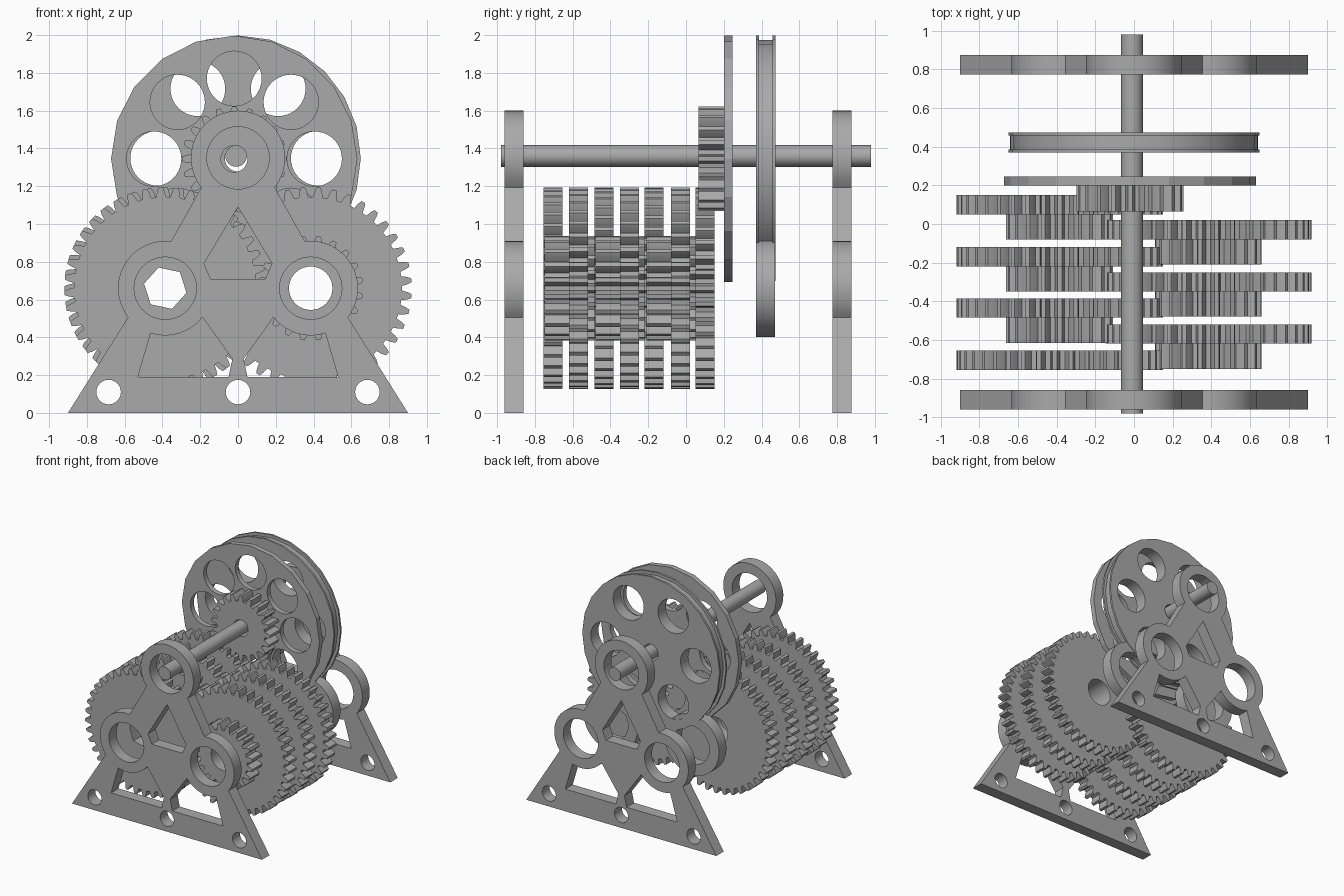
import bpy, bmesh, math
from math import cos, sin, pi, radians
from mathutils import Matrix

cube = bpy.data.objects.get("Cube")
if cube:
    bpy.data.objects.remove(cube)

GREY = (0.4, 0.4, 0.4, 1)
mat = bpy.data.materials.new("plain grey")
mat.use_nodes = True
mat.diffuse_color = GREY
mat.node_tree.nodes["Principled BSDF"].inputs["Base Color"].default_value = GREY

# Shaft centres in the x-z plane
LEFT, RIGHT, TOP = (-0.385, 0.66), (0.385, 0.66), (-0.01, 1.35)
MODULE = 0.0257


def arc(c, r, a0, a1, n=24):
    angles = [radians(a0 + (a1 - a0) * i / n) for i in range(n + 1)]
    return [(c[0] + r * cos(a), c[1] + r * sin(a)) for a in angles]


def ring(c, r, n=40, turn=0):
    return arc(c, r, turn, turn + 360, n)[:-1]


def hole_circle(c, dist, r, count):
    return [ring(p, r) for p in ring(c, dist, count)]


def mirror(pts):
    return [(-x, z) for x, z in pts]


def plate(name, loops, y0, y1):
    """Fill an outline with holes in x-z and extrude it from y0 to y1."""
    curve = bpy.data.curves.new(name, 'CURVE')
    curve.dimensions = '2D'
    curve.fill_mode = 'BOTH'
    curve.extrude = (y1 - y0) / 2
    for loop in loops:
        spline = curve.splines.new('POLY')
        spline.points.add(len(loop) - 1)
        for point, (x, z) in zip(spline.points, loop):
            point.co = (x, z, 0, 1)
        spline.use_cyclic_u = True
    temp = bpy.data.objects.new(name + "_outline", curve)
    bpy.context.collection.objects.link(temp)
    bpy.context.view_layer.update()
    mesh = bpy.data.meshes.new_from_object(
        temp.evaluated_get(bpy.context.evaluated_depsgraph_get()))
    bpy.data.objects.remove(temp)
    mesh.transform(Matrix.Translation((0, (y0 + y1) / 2, 0)) @ Matrix.Rotation(pi / 2, 4, 'X'))
    bm = bmesh.new()
    bm.from_mesh(mesh)
    bmesh.ops.remove_doubles(bm, verts=bm.verts, dist=0.0002)
    bmesh.ops.recalc_face_normals(bm, faces=bm.faces)
    bm.to_mesh(mesh)
    bm.free()
    mesh.name = name
    mesh.materials.clear()
    mesh.materials.append(mat)
    obj = bpy.data.objects.new(name, mesh)
    bpy.context.collection.objects.link(obj)
    bpy.ops.object.select_all(action='DESELECT')
    obj.select_set(True)
    bpy.context.view_layer.objects.active = obj
    bpy.ops.object.shade_smooth_by_angle(angle=radians(16))
    return obj


def teeth(c, count, turn=0):
    """Closed outline of a spur gear."""
    pitch = MODULE * count / 2
    root, tip = pitch - 1.2 * MODULE, pitch + 0.8 * MODULE
    step = 2 * pi / count
    pts = []
    for i in range(count):
        for frac, r in ((-0.34, root), (-0.24, pitch), (-0.13, tip),
                        (0.13, tip), (0.24, pitch), (0.34, root)):
            a = (i + frac + turn) * step
            pts.append((c[0] + r * cos(a), c[1] + r * sin(a)))
    return pts


# Triangular end frames with three bearing bosses
BOSS, BORE = 0.25, 0.165
outline = ([(-0.9, 0)] + arc(LEFT, BOSS, 218, 83) + arc((0, 1.35), BOSS, 219, -39)
           + arc(RIGHT, BOSS, 97, -38) + [(0.9, 0)])
window = [(0, 1.09), (-0.18, 0.79), (-0.145, 0.71), (0.145, 0.71), (0.18, 0.79)]
foot_window = ([(-0.53, 0.19)] + arc(LEFT, BOSS, 252, 322, 10)
               + [(-0.03, 0.285), (-0.05, 0.19)])
holes = [ring(c, BORE) for c in (LEFT, RIGHT, (0, 1.35))]
holes += [ring((x, 0.11), 0.065, 24) for x in (-0.685, 0, 0.685)]
for name, y in (("front_frame", -0.96), ("back_frame", 0.775)):
    plate(name, [outline, window, foot_window, mirror(foot_window)] + holes, y, y + 0.1)

# Main axle
plate("axle", [ring((-0.01, 1.36), 0.057, 32)], -0.98, 0.98)

# Input gear with a hexagonal bore
plate("input_gear", [teeth(LEFT, 40, 0.3), ring(LEFT, 0.115, 6, 48)], -0.755, -0.655)

# Compound gears: a large wheel with a small pinion in front of it
STACKS = (("left", LEFT, (0.05, -0.22, -0.485), 0), ("right", RIGHT, (-0.08, -0.35, -0.62), 0.5))
for side, c, starts, turn in STACKS:
    for i, y in enumerate(starts):
        bore = ring(c, 0.115)
        plate(f"{side}_wheel_{i + 1}", [teeth(c, 40, turn), bore], y, y + 0.1)
        plate(f"{side}_pinion_{i + 1}", [teeth(c, 20, turn), bore], y - 0.13, y)

# Output pinion fixed to a pierced disc
HUB = (-0.02, 1.345)
plate("output_pinion", [teeth(HUB, 20), ring(HUB, 0.07)], 0.065, 0.2)
plate("pierced_disc", [ring(HUB, 0.652, 20, 90), ring(HUB, 0.07)]
      + hole_circle(HUB, 0.425, 0.145, 8), 0.2, 0.245)

# Grooved winding drum made of a core and two flanges
DRUM = (0, 1.348)
drum_holes = [ring(DRUM, 0.07)] + hole_circle(DRUM, 0.425, 0.145, 6)
for name, r, y0, y1 in (("drum_front_flange", 0.65, 0.37, 0.387),
                        ("drum_core", 0.625, 0.387, 0.458),
                        ("drum_back_flange", 0.65, 0.458, 0.475)):
    plate(name, [ring(DRUM, r, 24, 90)] + drum_holes, y0, y1)

# Loose spacer rings on the lower shafts
for name, c in (("left_spacer", LEFT), ("right_spacer", RIGHT)):
    plate(name, [ring(c, 0.257), ring(c, BORE)], 0.37, 0.47)
